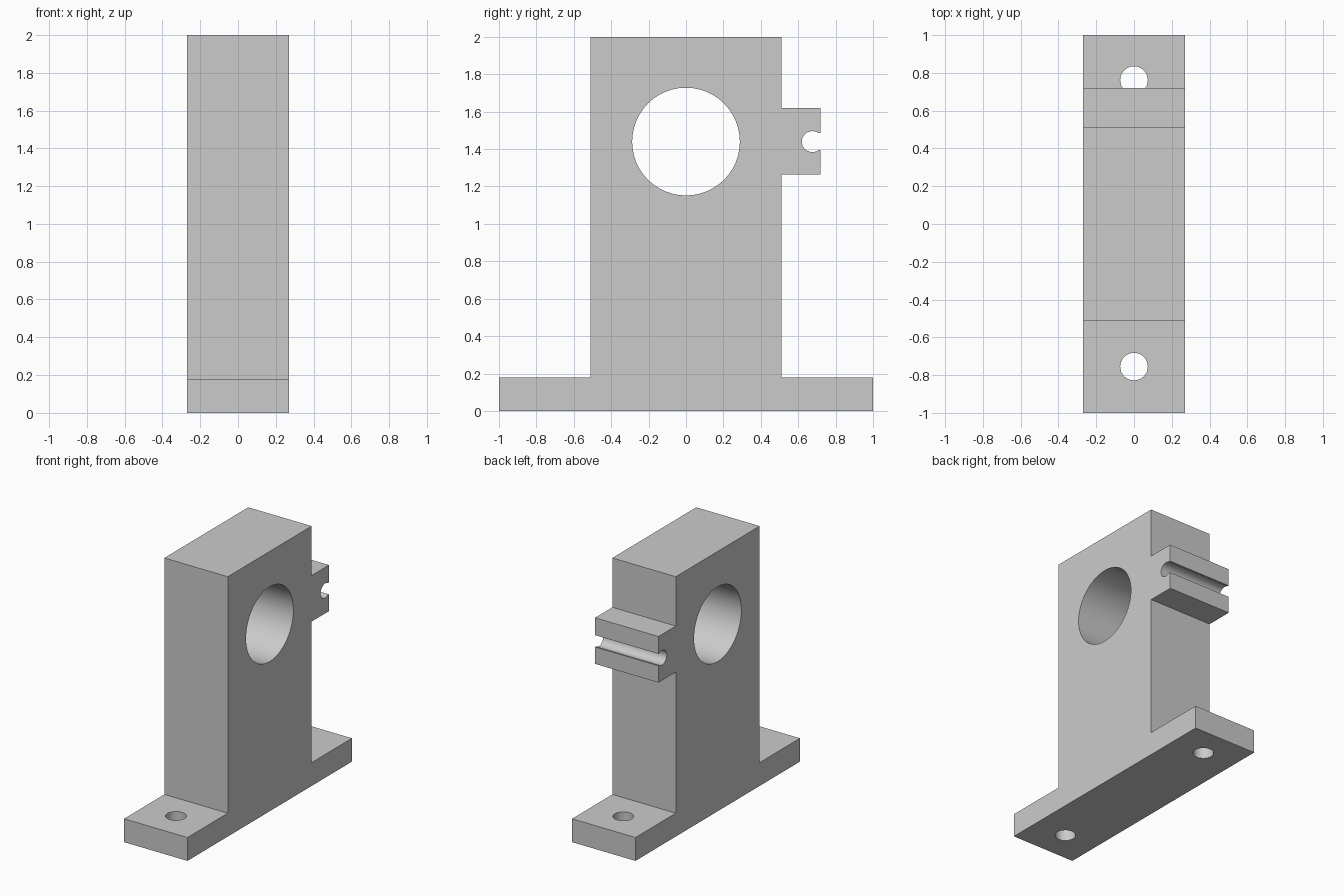
import bpy
import bmesh
from math import asin, cos, sin, pi
from mathutils import Matrix

cube = bpy.data.objects.get("Cube")
if cube:
    bpy.data.objects.remove(cube, do_unlink=True)

HALF_WIDTH = 0.27
BORE_Z = 1.44

grey = bpy.data.materials.new("light grey")
grey.use_nodes = True
colour = (0.6, 0.6, 0.6, 1)
grey.diffuse_color = colour
grey.node_tree.nodes["Principled BSDF"].inputs["Base Color"].default_value = colour


def add_object(name, bm):
    bmesh.ops.recalc_face_normals(bm, faces=bm.faces)
    mesh = bpy.data.meshes.new(name)
    bm.to_mesh(mesh)
    bm.free()
    mesh.materials.append(grey)
    obj = bpy.data.objects.new(name, mesh)
    bpy.context.collection.objects.link(obj)
    return obj


def extrude_profile(name, points):
    """Extrude a (y, z) outline across the full width."""
    bm = bmesh.new()
    face = bm.faces.new([bm.verts.new((-HALF_WIDTH, y, z)) for y, z in points])
    moved = bmesh.ops.extrude_face_region(bm, geom=[face])["geom"]
    verts = [v for v in moved if isinstance(v, bmesh.types.BMVert)]
    bmesh.ops.translate(bm, verts=verts, vec=(2 * HALF_WIDTH, 0, 0))
    return add_object(name, bm)


def drill(target, name, radius, location, segments, axis="Z"):
    """Cut a round through hole."""
    bm = bmesh.new()
    bmesh.ops.create_cone(bm, cap_ends=True, segments=segments, radius1=radius,
                          radius2=radius, depth=1)
    if axis == "X":
        bm.transform(Matrix.Rotation(pi / 2, 4, "Y"))
    bm.transform(Matrix.Translation(location))
    cutter = add_object(name, bm)
    cutter.hide_render = True
    cutter.hide_set(True)
    mod = target.modifiers.new(name, "BOOLEAN")
    mod.operation = "DIFFERENCE"
    mod.solver = "EXACT"
    mod.object = cutter
    bpy.context.view_layer.objects.active = target
    bpy.ops.object.modifier_apply(modifier=name)
    bpy.data.objects.remove(cutter, do_unlink=True)


# Keyhole groove in the rear lug
groove_y, groove_r, slit = 0.675, 0.056, 0.046
start = asin(slit / groove_r)
steps = 24
groove = []
for i in range(steps + 1):
    a = start + (2 * pi - 2 * start) * i / steps
    groove.append((groove_y + groove_r * cos(a), BORE_Z + groove_r * sin(a)))
groove.reverse()

# Upright block with base flanges and rear lug
outline = [(-1, 0), (1, 0), (1, 0.18), (0.51, 0.18), (0.51, 1.265),
           (0.72, 1.265), (0.72, BORE_Z - slit)]
outline += groove
outline += [(0.72, BORE_Z + slit), (0.72, 1.62), (0.51, 1.62), (0.51, 2),
            (-0.51, 2), (-0.51, 0.18), (-1, 0.18)]
bracket = extrude_profile("shaft_support_bracket", outline)

# Shaft bore and mounting holes
drill(bracket, "shaft_bore", 0.288, (0, 0, BORE_Z), 48, "X")
drill(bracket, "front_mounting_hole", 0.073, (0, -0.755, 0), 32)
drill(bracket, "rear_mounting_hole", 0.073, (0, 0.762, 0), 32)

bpy.ops.object.select_all(action="DESELECT")
bracket.select_set(True)
bpy.context.view_layer.objects.active = bracket
bpy.ops.object.shade_smooth_by_angle(angle=pi / 6)
